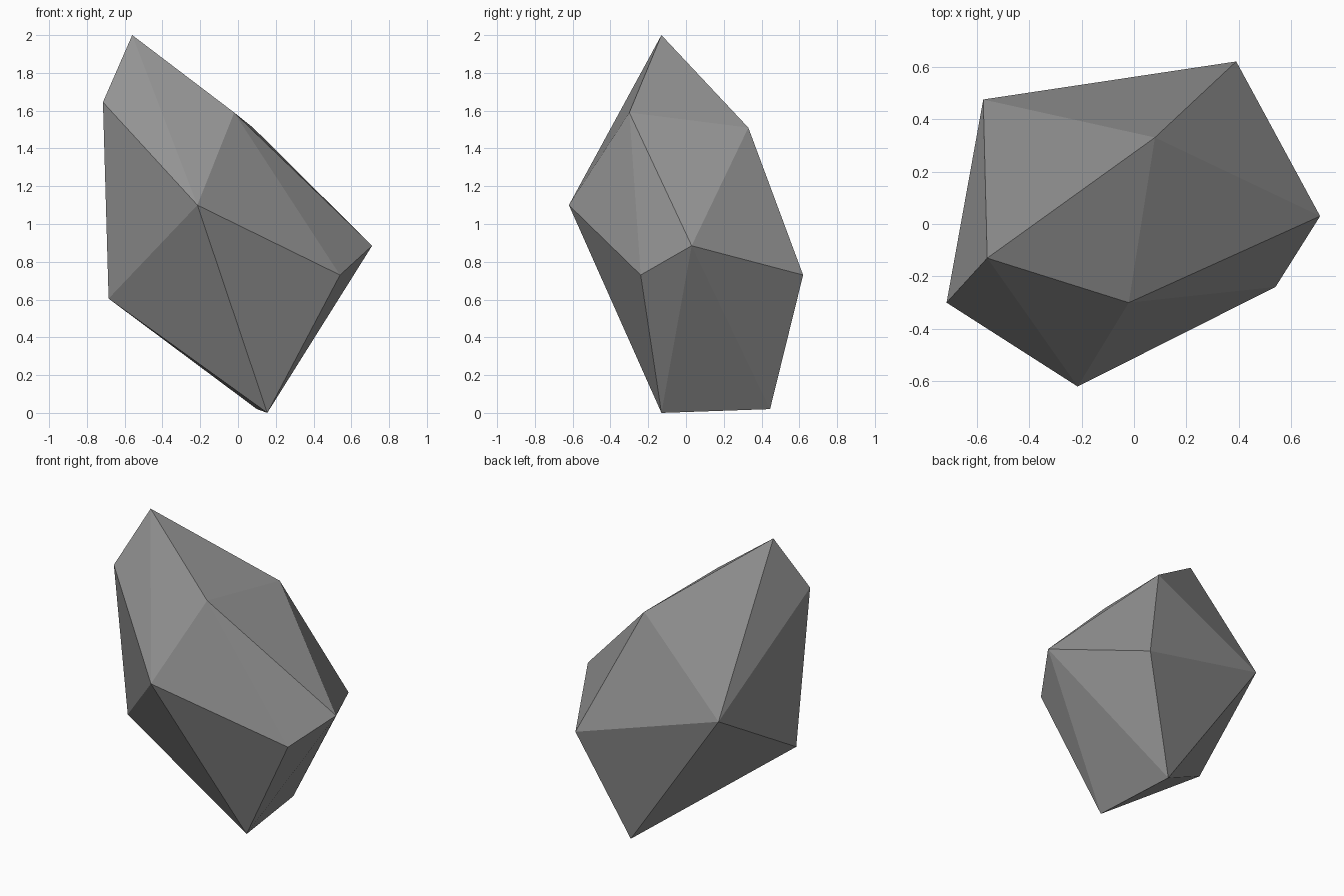
import bpy
import bmesh

if "Cube" in bpy.data.objects:
    bpy.data.objects.remove(bpy.data.objects["Cube"])

# Corner points of the faceted boulder, from the top down
corners = [
    (-0.56, -0.13, 2.00), (-0.715, -0.30, 1.645), (-0.02, -0.30, 1.59),
    (0.08, 0.33, 1.51), (-0.215, -0.62, 1.10), (-0.575, 0.475, 1.00),
    (0.71, 0.03, 0.885), (0.54, -0.24, 0.73), (0.39, 0.62, 0.73),
    (-0.685, -0.195, 0.605), (0.10, 0.445, 0.02), (0.155, -0.13, 0.0),
]

# Wrap the corners in a convex hull of flat triangles
bm = bmesh.new()
for co in corners:
    bm.verts.new(co)
bmesh.ops.convex_hull(bm, input=bm.verts[:])
bmesh.ops.recalc_face_normals(bm, faces=bm.faces[:])
mesh = bpy.data.meshes.new("boulder")
bm.to_mesh(mesh)
bm.free()

# Single stone grey
stone = bpy.data.materials.new("stone grey")
stone.diffuse_color = (0.29, 0.29, 0.29, 1.0)
stone.use_nodes = True
stone.node_tree.nodes["Principled BSDF"].inputs["Base Color"].default_value = stone.diffuse_color
mesh.materials.append(stone)

boulder = bpy.data.objects.new("boulder", mesh)
bpy.context.collection.objects.link(boulder)
